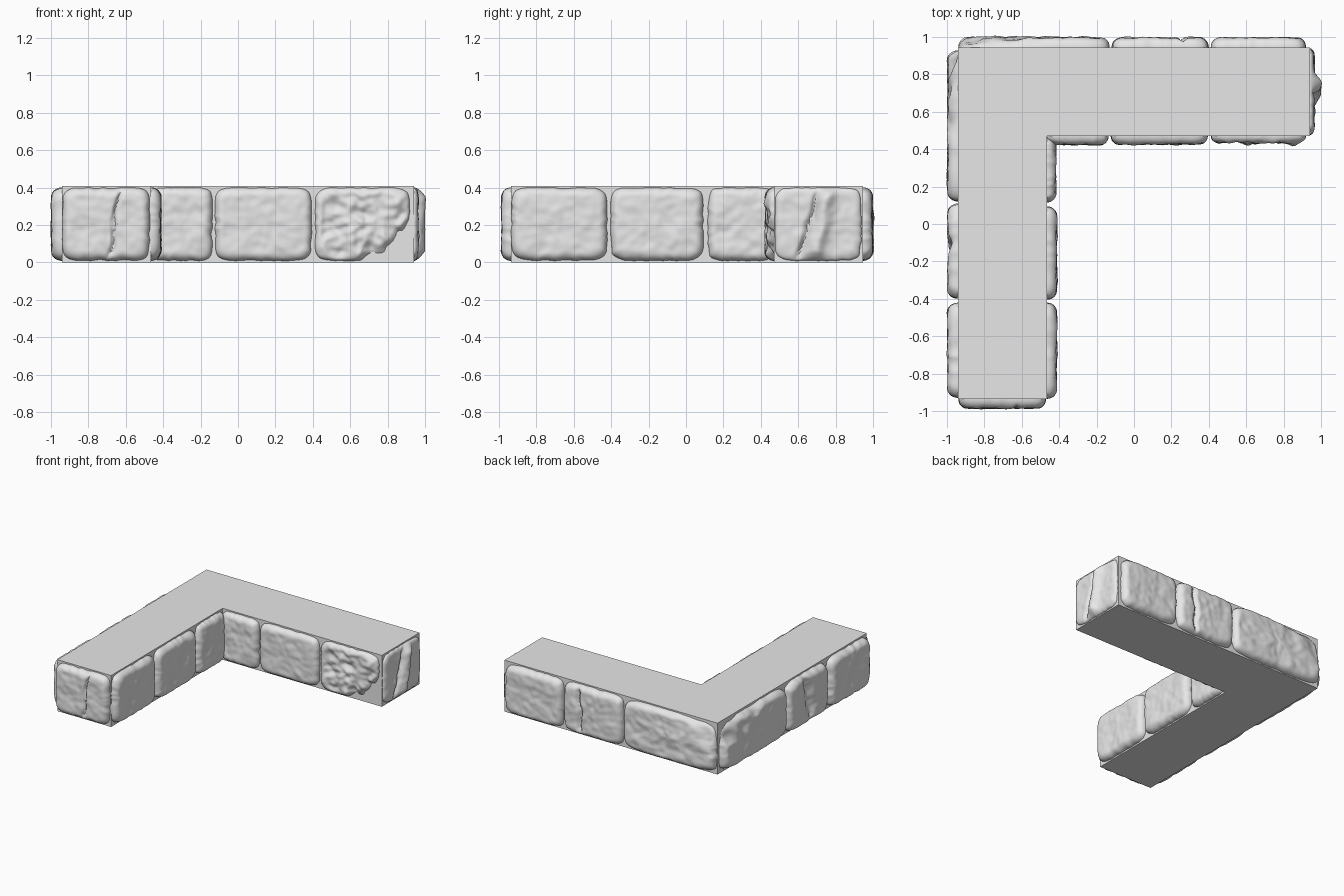
import bpy
import bmesh
import math
from mathutils import Vector, noise

if "Cube" in bpy.data.objects:
    bpy.data.objects.remove(bpy.data.objects["Cube"], do_unlink=True)

# Single stone-grey material
grey = bpy.data.materials.new("stone_grey")
grey.use_nodes = True
GREY = (0.8, 0.8, 0.8, 1)
grey.diffuse_color = GREY
grey.node_tree.nodes["Principled BSDF"].inputs["Base Color"].default_value = GREY

TOP = 0.41
SEGMENTS = 144


def add_object(name, bm):
    bmesh.ops.recalc_face_normals(bm, faces=bm.faces[:])
    mesh = bpy.data.meshes.new(name)
    bm.to_mesh(mesh)
    bm.free()
    mesh.materials.append(grey)
    obj = bpy.data.objects.new(name, mesh)
    bpy.context.scene.collection.objects.link(obj)
    return obj


# Flat L-shaped wall core
def wall_core():
    outline = [(-0.94, -0.935), (-0.465, -0.935), (-0.465, 0.47),
               (0.94, 0.47), (0.94, 0.945), (-0.94, 0.945)]
    bm = bmesh.new()
    base = bm.faces.new([bm.verts.new((x, y, 0)) for x, y in outline])
    top = bmesh.ops.extrude_face_region(bm, geom=[base])["geom"]
    bmesh.ops.translate(bm, vec=(0, 0, TOP),
                        verts=[v for v in top if isinstance(v, bmesh.types.BMVert)])
    add_object("wall_core", bm)


# Rounded stone facing, raised from a wall plane.
# grooves: (position, depth, width, lean); chip: (side, up, strength) of a worn corner
def stone(name, axis, sign, plane, lo, hi, depth,
          grooves=(), chip=None, rough=0.008):
    z_mid, half_z = TOP / 2, TOP / 2 - 0.008
    mid, half = (lo + hi) / 2, (hi - lo) / 2
    seed = Vector((mid * 7, plane * 5, sign * 3))
    radius = 0.05

    def height(u, z, inset):
        t = min(inset / radius, 1)
        h = depth * math.sqrt(max(0, 1 - (1 - t) ** 2))
        p = seed + Vector((u, z, 0))
        h += t * rough * (noise.noise(p * 9) + 0.6 * noise.noise(p * 22) - 0.5)
        for pos, cut, width, lean in grooves:
            wobble = 0.03 * noise.noise(p * 8) + lean * (z - z_mid)
            h -= t * cut * math.exp(-((u - pos - wobble) / width) ** 2)
        if chip:
            side, up, strength = chip
            c = side * (u - mid) / half + up * (z - z_mid) / half_z
            h -= strength * max(0, c - 0.8 + 0.5 * noise.noise(p * 10))
        return max(h, -0.012)

    # Steep rim rings first, then even rings toward the middle
    insets = [radius * (1 - math.cos(i * math.pi / 14)) for i in range(8)]
    shrink = [1 - i / 15 for i in range(1, 15)]
    steps = [(i, 1) for i in insets] + [(radius, s) for s in shrink]

    bm = bmesh.new()

    def place(u, z, h):
        w = plane + sign * h
        return bm.verts.new((w, u, z) if axis == "x" else (u, w, z))

    rings = []
    for inset, s in [(0, 1)] + steps:
        ring = []
        for k in range(SEGMENTS):
            a = 2 * math.pi * k / SEGMENTS
            c, d = math.cos(a), math.sin(a)
            r = s / (abs(c) ** 7 + abs(d) ** 7) ** (1 / 7)
            edge = 0.012 * noise.noise(seed + Vector((c, d, 0)) * 3)
            edge = inset + abs(edge)
            u, z = mid + c * r * (half - edge), z_mid + d * r * (half_z - edge)
            h = height(u, z, inset) if rings else -0.012
            ring.append(place(u, z, h))
        rings.append(ring)
    for outer, inner in zip(rings, rings[1:]):
        for k in range(SEGMENTS):
            n = (k + 1) % SEGMENTS
            bm.faces.new((outer[k], outer[n], inner[n], inner[k]))
    centre = place(mid, z_mid, height(mid, z_mid, radius))
    for k in range(SEGMENTS):
        bm.faces.new((rings[-1][k], rings[-1][(k + 1) % SEGMENTS], centre))
    bm.faces.new(rings[0])
    obj = add_object(name, bm)
    bpy.ops.object.select_all(action="DESELECT")
    obj.select_set(True)
    bpy.context.view_layer.objects.active = obj
    bpy.ops.object.shade_smooth_by_angle(angle=math.radians(50))


wall_core()

# End stones, both cracked
stone("front_end_stone", "y", -1, -0.935, -0.94, -0.47, 0.055,
      grooves=[(-0.66, 0.02, 0.012, 0.15)])
stone("left_end_stone", "x", 1, 0.94, 0.475, 0.94, 0.028,
      grooves=[(0.72, -0.035, 0.04, 0.2), (0.66, 0.025, 0.015, 0.3)])

# Inner faces
stone("inner_back_stone_corner", "y", -1, 0.47, -0.47, -0.135, 0.05)
stone("inner_back_stone_middle", "y", -1, 0.47, -0.125, 0.395, 0.048)
stone("inner_back_stone_worn", "y", -1, 0.47, 0.41, 0.92, 0.045,
      chip=(1, -1, 0.11), rough=0.03)
stone("inner_side_stone_front", "x", 1, -0.465, -0.935, -0.42, 0.055)
stone("inner_side_stone_middle", "x", 1, -0.465, -0.405, 0.095, 0.055)
stone("inner_side_stone_corner", "x", 1, -0.465, 0.115, 0.47, 0.05)

# Outer faces
stone("outer_side_stone_front", "x", -1, -0.94, -0.93, -0.42, 0.06)
stone("outer_side_stone_middle", "x", -1, -0.94, -0.4, 0.11, 0.06,
      grooves=[(-0.14, 0.035, 0.04, 0.2)])
stone("outer_side_stone_corner", "x", -1, -0.94, 0.12, 0.93, 0.06,
      chip=(1, 1, 0.07))
stone("outer_back_stone_corner", "y", 1, 0.945, -0.94, -0.13, 0.057,
      chip=(-1, 1, 0.04), rough=0.012)
stone("outer_back_stone_middle", "y", 1, 0.945, -0.12, 0.4, 0.055,
      grooves=[(0.25, 0.03, 0.016, 0.1)])
stone("outer_back_stone_end", "y", 1, 0.945, 0.41, 0.92, 0.055)
